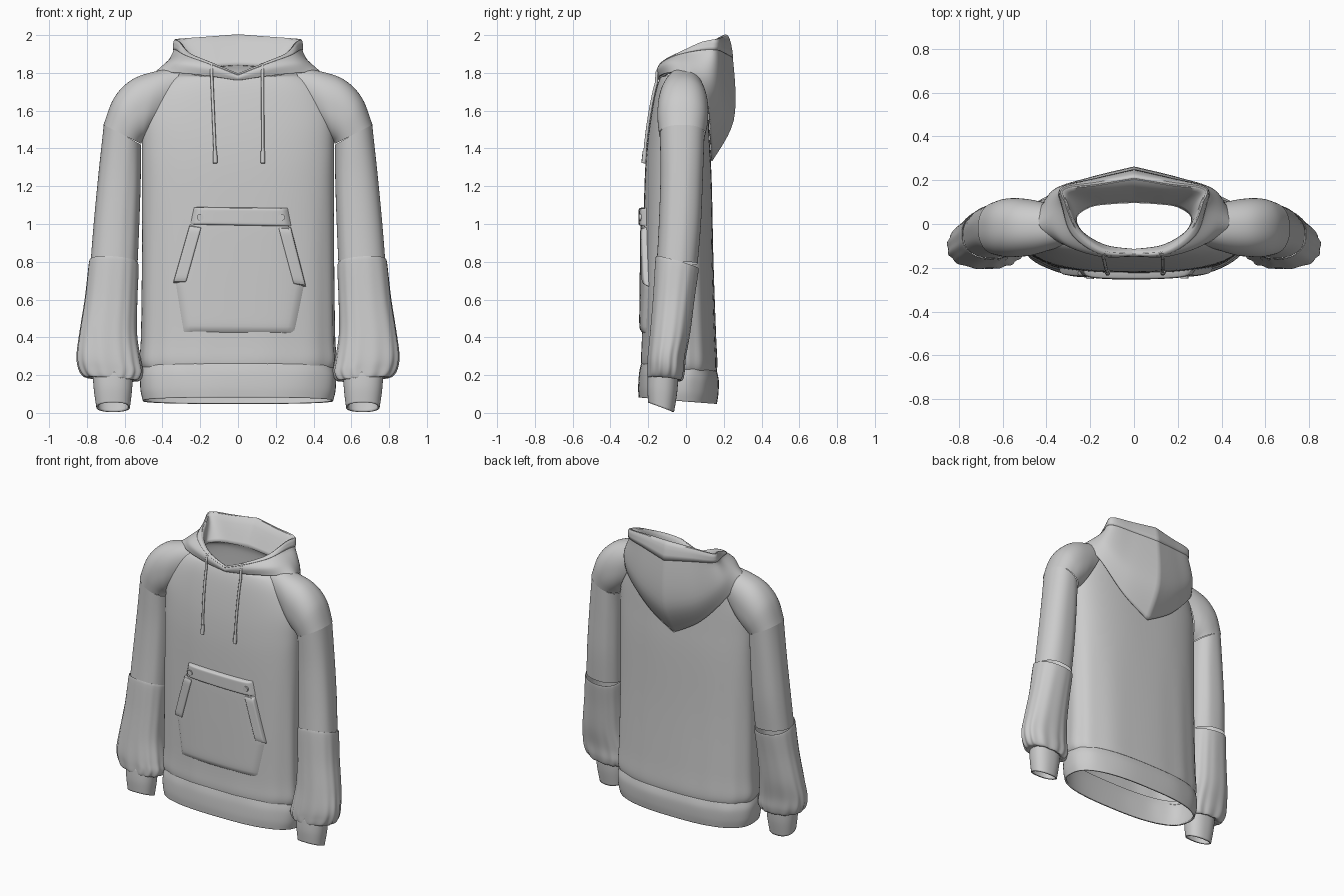
import bpy, bmesh, math
from mathutils import Vector

if "Cube" in bpy.data.objects:
    bpy.data.objects.remove(bpy.data.objects["Cube"])


def spline(pts, n):
    """Catmull-Rom through tuples of any length."""
    out = []
    for i in range(len(pts) - 1):
        a, b, c, d = (pts[max(0, min(len(pts) - 1, i + k))] for k in (-1, 0, 1, 2))
        for s in range(n):
            t = s / n
            out.append(tuple(0.5 * (2 * q + (r - p) * t + (2 * p - 5 * q + 4 * r - w) * t * t
                                    + (3 * q - p - 3 * r + w) * t ** 3)
                             for p, q, r, w in zip(a, b, c, d)))
    return out + [tuple(pts[-1])]


def grid(name, rows, closed=False, thick=0, mirror=False):
    """Skin rows of points into a smooth sheet or tube."""
    bm = bmesh.new()
    vs = [[bm.verts.new(p) for p in r] for r in rows]
    n = len(rows[0])
    for a, b in zip(vs, vs[1:]):
        for j in range(n if closed else n - 1):
            k = (j + 1) % n
            bm.faces.new((a[j], a[k], b[k], b[j]))
    bmesh.ops.recalc_face_normals(bm, faces=bm.faces)
    me = bpy.data.meshes.new(name)
    bm.to_mesh(me)
    bm.free()
    ob = bpy.data.objects.new(name, me)
    bpy.context.collection.objects.link(ob)
    if mirror:
        m = ob.modifiers.new("mirror", 'MIRROR')
        m.merge_threshold = 0.002
    if thick:
        s = ob.modifiers.new("cloth", 'SOLIDIFY')
        s.thickness, s.offset = thick, 0
    return ob


def power(v, e):
    return math.copysign(abs(v) ** e, v)


def ring(spec, exp, waves, n=88):
    """Super-ellipse between two side points; tilt lifts the back, amp adds gathers."""
    x1, z1, x2, z2, yf, yb, tilt, amp = spec
    pts = []
    for i in range(n):
        t = math.tau * i / n
        g = 1 + amp * math.sin(waves * t + math.sin(3 * t))
        c, s = power(math.cos(t), 2 / exp) * g, power(math.sin(t), 2 / exp) * g
        pts.append(((x1 + x2) / 2 + c * (x2 - x1) / 2, (yf + yb) / 2 + s * (yb - yf) / 2,
                    (z1 + z2) / 2 + c * (z2 - z1) / 2 + s * tilt))
    return pts


def tube(name, specs, exp=2.3, waves=9, steps=6, **kw):
    return grid(name, [ring(s, exp, waves) for s in spline(specs, steps)], closed=True, **kw)


def girth(hw, z, yf, yb, tilt=0, amp=0):
    return (-hw, z, hw, z, yf, yb, tilt, amp)


# Torso and ribbed hem
body = [girth(.495, .215, -.232, .155, -.02, .004), girth(.518, .27, -.238, .165, -.015, .008),
        girth(.512, .42, -.233, .158, 0, .007), girth(.508, .8, -.228, .145, 0, .005),
        girth(.508, 1.2, -.22, .137), girth(.508, 1.4, -.208, .128), girth(.50, 1.56, -.188, .12),
        girth(.45, 1.70, -.162, .115), girth(.37, 1.785, -.138, .11, .012),
        girth(.27, 1.81, -.12, .10, .03)]
tube("torso", body, 2.6, 13)
tube("hem_band", [girth(.498, .065, -.245, .158, -.017), girth(.51, .12, -.247, .166, -.017, .003),
                  girth(.512, .19, -.242, .168, -.02, .004), girth(.5, .24, -.232, .158, -.02)],
     2.6, 11, thick=.012)

# Raglan shoulders, upper sleeves, lower sleeves and cuffs
shoulder = [(.49, 1.45, .29, 1.835, -.115, .09, 0, 0), (.50, 1.44, .43, 1.81, -.142, .11, 0, 0),
            (.505, 1.435, .56, 1.765, -.15, .118, 0, 0), (.51, 1.43, .655, 1.67, -.15, .115, 0, 0),
            (.513, 1.425, .712, 1.525, -.142, .102, 0, 0)]
upper = [(.514, 1.42, .71, 1.53, -.138, .098, 0, 0), (.515, 1.23, .737, 1.28, -.135, .09, 0, .006),
         (.523, .99, .762, 1.02, -.143, .08, 0, .008), (.532, .78, .78, .80, -.155, .062, 0, .005)]
lower = [(.535, .78, .782, .80, -.155, .062, -.03, 0), (.526, .772, .79, .79, -.162, .066, -.03, .004),
         (.533, .6, .81, .61, -.175, .045, 0, .008), (.535, .42, .838, .43, -.19, .022, 0, .01),
         (.515, .28, .852, .31, -.202, -.002, 0, .02), (.505, .21, .842, .235, -.204, -.01, -.01, .03),
         (.53, .17, .81, .19, -.202, -.025, -.01, .035), (.57, .185, .765, .195, -.19, -.055, 0, .02)]
cuff = [(.562, .205, .765, .21, -.196, -.045, -.01, 0), (.566, .12, .758, .12, -.2, -.052, -.015, 0),
        (.577, .03, .745, .03, -.195, -.068, -.025, 0)]
tube("shoulder", shoulder, mirror=True)
tube("upper_sleeve", upper, waves=7, mirror=True)
tube("lower_sleeve", lower, waves=13, mirror=True)
tube("cuff", cuff, thick=.01, mirror=True)

# Hood lying on the back: stations from front centre round to the back seam
stations = [
    [(0, -.118, 1.775), (0, -.132, 1.79), (0, -.142, 1.782), (0, -.144, 1.772), (0, -.138, 1.762)],
    [(.13, -.10, 1.79), (.135, -.12, 1.845), (.15, -.136, 1.84), (.165, -.142, 1.82), (.16, -.135, 1.785)],
    [(.235, -.04, 1.81), (.25, -.035, 1.895), (.28, -.055, 1.885), (.32, -.08, 1.85), (.33, -.085, 1.80)],
    [(.265, .03, 1.82), (.303, .085, 1.955), (.325, .07, 1.905), (.385, .04, 1.845), (.44, .01, 1.795)],
    [(.20, .08, 1.83), (.312, .155, 1.972), (.33, .158, 1.90), (.375, .145, 1.77), (.385, .11, 1.66)],
    [(.10, .095, 1.835), (.16, .178, 1.985), (.175, .205, 1.87), (.215, .20, 1.63), (.20, .13, 1.46)],
    [(0, .10, 1.84), (0, .205, 1.998), (0, .247, 1.84), (0, .248, 1.55), (0, .135, 1.335)]]
cols = [spline(s, 6) for s in stations]
rows = [spline([c[j] for c in cols], 7) for j in range(len(cols[0]))]
grid("hood", rows, thick=.01, mirror=True)
# Stitched channel along the hood opening
rim = [[tuple(Vector(p) + Vector((p[0] * .012, .003 if p[1] > .1 else -.003, .003)))
        for p in r] for r in rows[6:12]]
grid("hood_opening_band", rim, thick=.008, mirror=True)

# Front surface of the torso, used to lay details on it
levels = spline(body, 10)


def front_y(x, z):
    for a, b in zip(levels, levels[1:]):
        if a[1] <= z <= b[1]:
            t = (z - a[1]) / (b[1] - a[1])
            hw, yf, yb = (a[k] + (b[k] - a[k]) * t for k in (2, 4, 5))
            s = max(0, 1 - abs(x / hw) ** 2.6) ** (1 / 2.6)
            return (yf + yb) / 2 - s * (yb - yf) / 2
    return -.13


def patch(name, left, right, depth, lift=0, n=28):
    """Padded cloth panel between a left and a right edge of (x, z) points."""
    rows = []
    m = 28 // (len(left) - 1)
    edges = []
    for e in (left, right):
        pts = []
        for a, b in zip(e, e[1:]):
            pts += [Vector(a).lerp(Vector(b), k / m) for k in range(m)]
        edges.append(pts + [Vector(e[-1])])
    for i, (a, b) in enumerate(zip(*edges)):
        v = 2 * i / (len(edges[0]) - 1) - 1
        row = []
        for j in range(n + 1):
            u = 2 * j / n - 1
            p = a.lerp(b, j / n)
            puff = ((1 - u ** 12) * (1 - v ** 12)) ** .5
            row.append((p.x, front_y(p.x, p.y) + .004 - (lift + depth) * puff, p.y))
        rows.append(row)
    return grid(name, rows)


# Kangaroo pocket with top flap and slanted welts
patch("pocket", [(-.29, .425), (-.335, .68), (-.24, 1.07)],
      [(.30, .42), (.355, .67), (.265, 1.07)], .02)
patch("pocket_flap", [(-.255, .995), (-.235, 1.09)], [(.285, .985), (.265, 1.085)], .012, .02)
patch("pocket_welt", [(-.345, .685), (-.255, 1.0)], [(-.275, .685), (-.19, .99)], .012, .018)
patch("pocket_welt", [(.295, .675), (.21, .99)], [(.362, .665), (.28, .985)], .012, .018)


def cord(name, pts, radius):
    cu = bpy.data.curves.new(name, 'CURVE')
    cu.dimensions, cu.bevel_depth, cu.bevel_resolution, cu.use_fill_caps = '3D', radius, 3, True
    sp = cu.splines.new('POLY')
    sp.points.add(len(pts) - 1)
    for q, p in zip(sp.points, pts):
        q.co = (*p, 1)
    ob = bpy.data.objects.new(name, cu)
    bpy.context.collection.objects.link(ob)


# Drawstrings, tips, eyelets and pocket rivets
for side, top, end in ((-1, -.14, -.12), (1, .13, .132)):
    path = [(top, -.137, 1.84), (top, -.155, 1.80)]
    for k in range(1, 11):
        x, z = top + (end - top) * k / 10, 1.80 - .046 * k
        path.append((x, front_y(x, z) - .01, z))
    cord("drawstring", path, .008)
    tip = path[-2:]
    cord("drawstring_tip", [tip[0], (end, tip[1][1] - .003, 1.322)], .012)
    bpy.ops.mesh.primitive_torus_add(location=(top, -.138, 1.835), rotation=(1.2, 0, 0),
                                     major_radius=.014, minor_radius=.005,
                                     major_segments=20, minor_segments=8)
    bpy.context.object.name = "eyelet"
    x = .015 + side * .215
    bpy.ops.mesh.primitive_cylinder_add(vertices=20, radius=.018, depth=.012, rotation=(math.pi / 2, 0, 0),
                                        location=(x, front_y(x, 1.035) - .028, 1.035))
    bpy.context.object.name = "rivet"

# Smooth shading on all mesh parts
bpy.ops.object.select_all(action='DESELECT')
for ob in bpy.context.scene.objects:
    if ob.type == 'MESH':
        ob.select_set(True)
        bpy.context.view_layer.objects.active = ob
bpy.ops.object.shade_smooth_by_angle(angle=math.radians(40))
